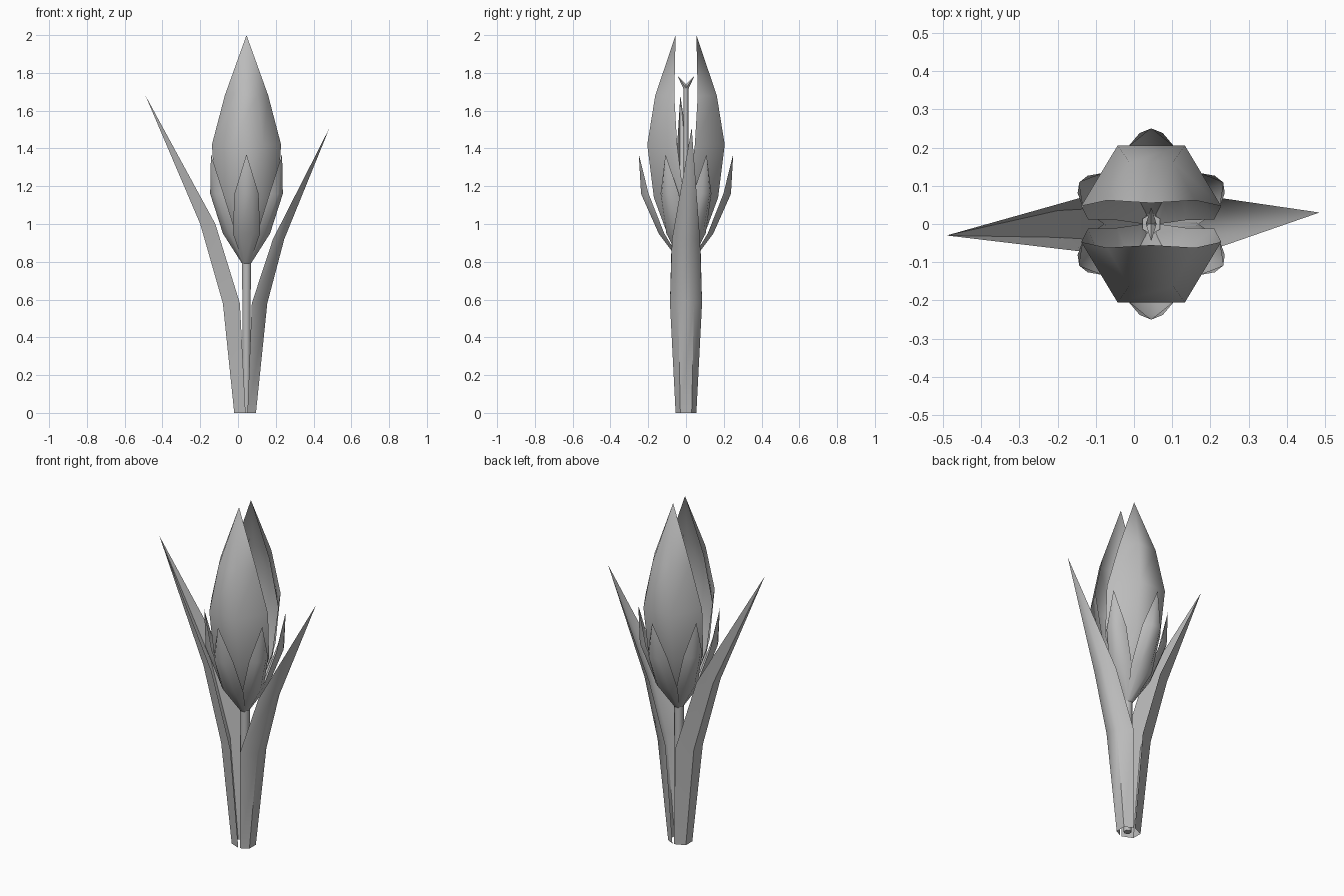
import bpy, bmesh, math
from mathutils import Vector, Matrix

cube = bpy.data.objects.get("Cube")
if cube:
    bpy.data.objects.remove(cube, do_unlink=True)

AXIS = 0.045  # the stem stands a little off centre

grey = bpy.data.materials.new("soft_grey")
grey.use_nodes = True
COLOUR = (0.5, 0.5, 0.5, 1)
grey.diffuse_color = COLOUR
grey.node_tree.nodes["Principled BSDF"].inputs["Base Color"].default_value = COLOUR


def finish(name, bm, angle=60):
    mesh = bpy.data.meshes.new(name)
    bm.to_mesh(mesh)
    bm.free()
    mesh.materials.append(grey)
    obj = bpy.data.objects.new(name, mesh)
    bpy.context.collection.objects.link(obj)
    bpy.ops.object.select_all(action='DESELECT')
    obj.select_set(True)
    bpy.context.view_layer.objects.active = obj
    bpy.ops.object.shade_smooth_by_angle(angle=math.radians(angle))
    return obj


def blade(name, rings, tip, turn=0, scale=1):
    """Folded sheet growing outward along +x: rings of
    (height, outer reach, edge reach, half back width, half edge width)."""
    bm = bmesh.new()
    rows = []
    for z, out, edge, back, half in rings:
        section = [(edge, -half), (out, -back), (out, back), (edge, half)]
        rows.append([bm.verts.new((x, y, z)) for x, y in section])
    point = bm.verts.new(tip)
    for low, high in zip(rows, rows[1:]):
        for i in range(3):
            bm.faces.new((low[i], low[i + 1], high[i + 1], high[i]))
    for i in range(3):
        bm.faces.new((rows[-1][i], rows[-1][i + 1], point))
    place = (Matrix.Translation((AXIS, 0, 0)) @ Matrix.Rotation(math.radians(turn), 4, 'Z')
             @ Matrix.Diagonal((scale, scale, 1, 1)))
    bm.transform(place)
    return finish(name, bm)


def tube(name, start, end, r1, r2, sides):
    start, end = Vector(start), Vector(end)
    axis = end - start
    bm = bmesh.new()
    bmesh.ops.create_cone(bm, cap_ends=True, segments=sides, radius1=r1, radius2=r2,
                          depth=axis.length)
    bm.transform(Matrix.Translation((start + end) / 2)
                 @ axis.to_track_quat('Z', 'Y').to_matrix().to_4x4())
    return finish(name, bm)


# Stem and pistil with its forked tip
tube("stem", (AXIS, 0, 0), (AXIS, 0, 0.82), 0.022, 0.027, 6)
tube("pistil", (AXIS, 0, 0.8), (AXIS, 0, 1.73), 0.012, 0.012, 6)
for side, label in ((-1, "front"), (1, "back")):
    tube(label + "_stigma", (AXIS, 0, 1.72), (AXIS, side * 0.042, 1.78), 0.014, 0.001, 4)

# Two large petals, front and back
petal = [(0.80, 0.025, 0.0, 0.012, 0.02),
         (0.95, 0.10, 0.01, 0.05, 0.09),
         (1.14, 0.17, 0.012, 0.08, 0.165),
         (1.42, 0.205, 0.047, 0.088, 0.183),
         (1.68, 0.163, 0.062, 0.058, 0.115)]
for turn, label in ((-90, "front"), (90, "back")):
    blade(label + "_petal", petal, (0.055, 0, 2.0), turn)

# Six sepals cupping the petals
sepal = [(0.79, 0.025, 0.018, 0.01, 0.016),
         (0.95, 0.145, 0.115, 0.036, 0.072),
         (1.16, 0.238, 0.198, 0.03, 0.064)]
for turn in range(30, 360, 60):
    scale = 1 if turn % 180 == 90 else 0.87
    blade(f"sepal_{turn}", sepal, (0.25, 0, 1.37), turn, scale)

# Two long leaves wrapping the stem
right_leaf = [(0, 0.065, 0.005, 0.03, 0.055),
              (0.58, 0.125, 0.035, 0.042, 0.085),
              (1.0, 0.245, 0.165, 0.035, 0.074)]
left_leaf = [(0, 0.05, 0.005, 0.03, 0.055),
             (0.58, 0.11, 0.028, 0.042, 0.085),
             (0.92, 0.2, 0.14, 0.035, 0.074)]
blade("right_leaf", right_leaf, (0.535, 0.03, 1.68), 180)
blade("left_leaf", left_leaf, (0.44, 0.03, 1.51))
